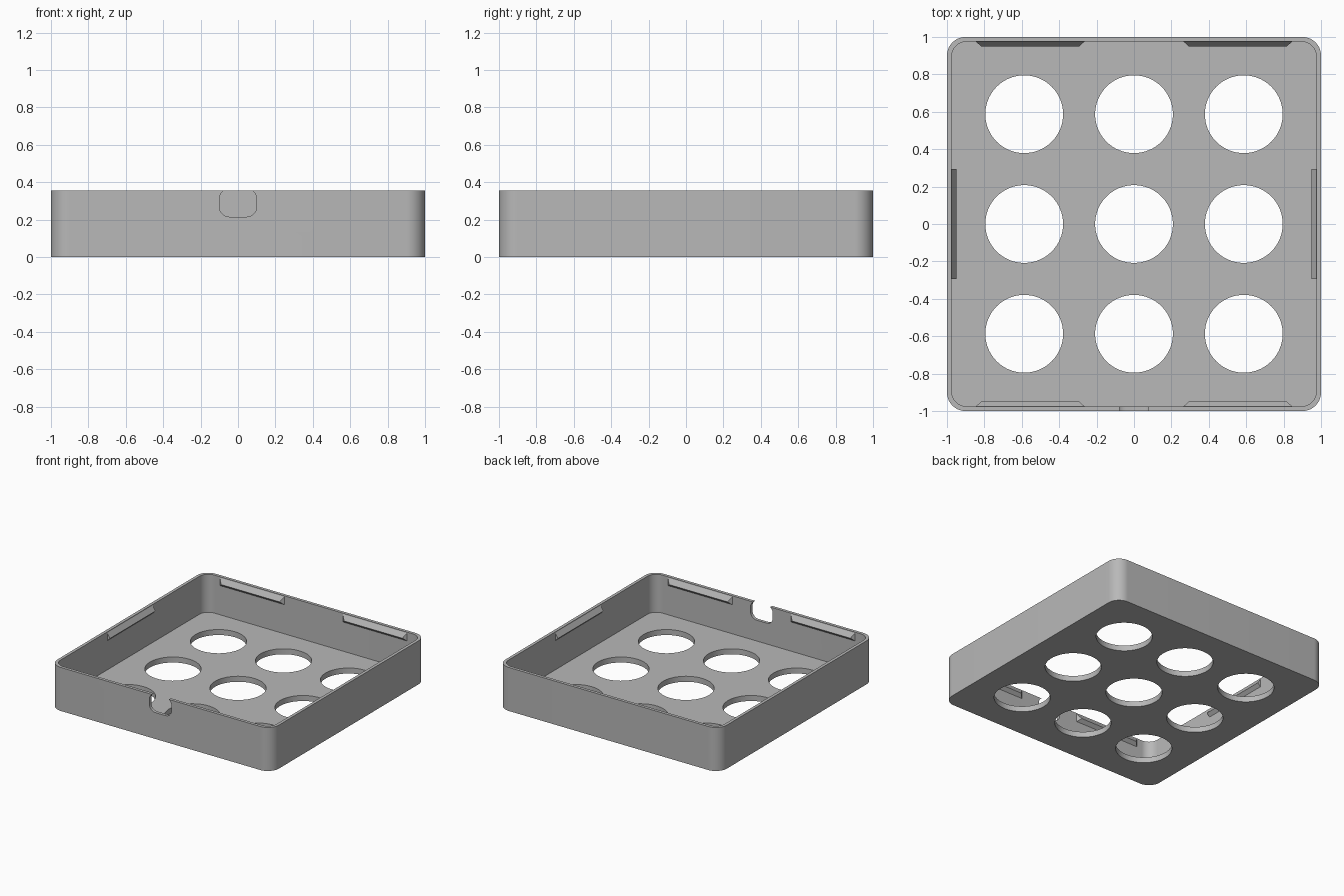
import bpy, bmesh
from math import sin, cos, pi
from mathutils import Matrix, Vector

HEIGHT, WALL, FLOOR = 0.355, 0.025, 0.045
INNER = 1 - WALL

cube = bpy.data.objects.get("Cube")
if cube:
    bpy.data.objects.remove(cube, do_unlink=True)

grey = bpy.data.materials.new("matte_grey")
grey.use_nodes = True
grey.diffuse_color = (0.48, 0.48, 0.48, 1)
grey.node_tree.nodes["Principled BSDF"].inputs["Base Color"].default_value = grey.diffuse_color


def rounded_rect(half_w, half_h, radius, steps=16):
    """Outline of a rounded rectangle, counter-clockwise."""
    points = []
    for i, (sx, sy) in enumerate(((1, 1), (-1, 1), (-1, -1), (1, -1))):
        for k in range(steps + 1):
            a = (i + k / steps) * pi / 2
            points.append((sx * (half_w - radius) + radius * cos(a),
                           sy * (half_h - radius) + radius * sin(a)))
    return points


def circle(radius, steps=64):
    return [(radius * cos(2 * pi * k / steps), radius * sin(2 * pi * k / steps))
            for k in range(steps)]


def make_object(name, bm):
    bmesh.ops.recalc_face_normals(bm, faces=bm.faces)
    mesh = bpy.data.meshes.new(name)
    bm.to_mesh(mesh)
    bm.free()
    mesh.materials.append(grey)
    obj = bpy.data.objects.new(name, mesh)
    bpy.context.collection.objects.link(obj)
    return obj


def prism(name, outline, low, high, matrix=Matrix()):
    """Extrude a flat outline from low to high, then place it."""
    bm = bmesh.new()
    face = bm.faces.new([bm.verts.new((x, y, low)) for x, y in outline])
    side = bmesh.ops.extrude_face_region(bm, geom=[face])
    verts = [v for v in side["geom"] if isinstance(v, bmesh.types.BMVert)]
    bmesh.ops.translate(bm, verts=verts, vec=(0, 0, high - low))
    bm.transform(matrix)
    return make_object(name, bm)


def select_only(obj):
    bpy.ops.object.select_all(action="DESELECT")
    obj.select_set(True)
    bpy.context.view_layer.objects.active = obj


def cut(obj, cutter):
    cutter.hide_render = True
    mod = obj.modifiers.new("cut", "BOOLEAN")
    mod.operation, mod.solver, mod.object = "DIFFERENCE", "EXACT", cutter
    select_only(obj)
    bpy.ops.object.modifier_apply(modifier=mod.name)
    bpy.data.objects.remove(cutter, do_unlink=True)


# Open tray with rounded corners
tray = prism("tray", rounded_rect(1, 1, 0.1), 0, HEIGHT)
cut(tray, prism("pocket_cutter", rounded_rect(INNER, INNER, 0.08), FLOOR, HEIGHT + 0.1))

# Three by three round openings in the floor
for x in (-0.587, 0, 0.587):
    for y in (-0.587, 0, 0.587):
        cut(tray, prism("hole_cutter", circle(0.208), -0.1, FLOOR + 0.05,
                        Matrix.Translation((x, y, 0))))

# Cable notch in the front wall, narrowing at the rim
notch_place = Matrix.Translation((0, -1, 0.29)) @ Matrix.Rotation(pi / 2, 4, "X")
cut(tray, prism("notch_cutter", rounded_rect(0.1, 0.075, 0.055, 8), -0.1, 0.1, notch_place))

select_only(tray)
bpy.ops.object.shade_smooth_by_angle(angle=pi / 6)


def snap_ridge(name, centre, half, taper, angle):
    """Wedge ridge on the back inner wall, turned about z to its own wall."""
    bm = bmesh.new()
    ends = []
    for s in (-1, 1):
        ends.append([bm.verts.new(p) for p in (
            (centre + s * half, INNER + 0.005, 0.347),
            (centre + s * half, INNER, 0.347),
            (centre + s * (half - taper), INNER - 0.025, 0.308),
            (centre + s * half, INNER, 0.283),
            (centre + s * half, INNER + 0.005, 0.283))])
    a, b = ends
    for i in range(len(a)):
        j = (i + 1) % len(a)
        bm.faces.new((a[i], a[j], b[j], b[i]))
    for end in ends:
        bm.faces.new((end[0], end[1], end[3], end[4]))
        bm.faces.new(end[1:4])
    bm.transform(Matrix.Rotation(angle, 4, "Z"))
    return make_object(name, bm)


# Snap ridges: two on the front and back walls, one on each side wall
for wall, angle in (("back", 0), ("front", pi)):
    for side, x in (("left", 0.555), ("right", -0.555)):
        centre = x if angle == 0 else -x
        snap_ridge(f"{wall}_{side}_ridge", centre, 0.29, 0.027, angle)
for side, angle in (("right", pi / 2), ("left", -pi / 2)):
    snap_ridge(f"{side}_ridge", 0, 0.293, 0, angle)
